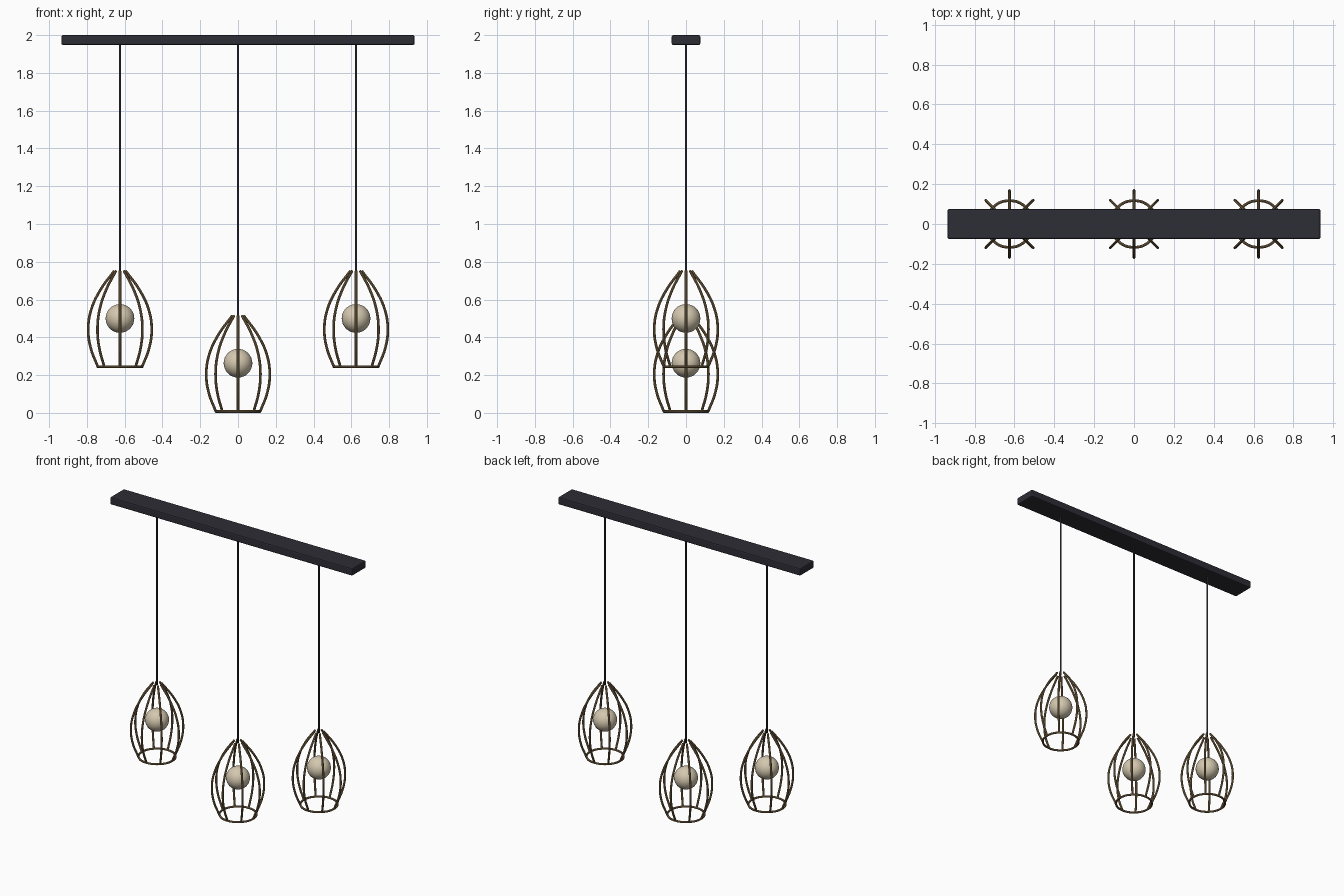
import bpy
from math import cos, sin, tau

cube = bpy.data.objects.get("Cube")
if cube:
    bpy.data.objects.remove(cube, do_unlink=True)


def make_material(name, rgb, rough=0.5):
    mat = bpy.data.materials.new(name)
    mat.use_nodes = True
    mat.diffuse_color = (*rgb, 1)
    shader = mat.node_tree.nodes["Principled BSDF"]
    shader.inputs["Base Color"].default_value = (*rgb, 1)
    shader.inputs["Roughness"].default_value = rough
    return mat


charcoal = make_material("charcoal", (0.027, 0.026, 0.037))
brass = make_material("aged brass", (0.25, 0.165, 0.075))
cream = make_material("cream glass", (0.66, 0.58, 0.43))

WIRE = 0.007
RIBS = 8
# Rib outline as (radius, height above the bottom ring)
RIB_PROFILE = [(0.03, 0.508), (0.105, 0.405), (0.153, 0.3),
               (0.168, 0.2), (0.155, 0.1), (0.117, 0)]


def finish(obj, name, mat):
    obj.name = name
    obj.data.materials.clear()
    obj.data.materials.append(mat)
    return obj


def wire_cage(name, x, z):
    """Eight bowed ribs standing on one ring, as a single wire mesh."""
    curve = bpy.data.curves.new(name, "CURVE")
    curve.dimensions = "3D"
    curve.bevel_depth = WIRE
    curve.bevel_resolution = 2
    curve.resolution_u = 5
    curve.use_fill_caps = True

    def add_path(points, closed=False):
        spline = curve.splines.new("BEZIER")
        spline.bezier_points.add(len(points) - 1)
        spline.use_cyclic_u = closed
        for bp, co in zip(spline.bezier_points, points):
            bp.co = co
            bp.handle_left_type = bp.handle_right_type = "AUTO"

    angles = [tau * i / RIBS for i in range(RIBS)]
    for a in angles:
        add_path([(r * cos(a), r * sin(a), h) for r, h in RIB_PROFILE])
    ring = RIB_PROFILE[-1][0]
    add_path([(ring * cos(a), ring * sin(a), 0) for a in angles], closed=True)

    obj = bpy.data.objects.new(name, curve)
    bpy.context.collection.objects.link(obj)
    obj.location = (x, 0, z)
    bpy.ops.object.select_all(action="DESELECT")
    obj.select_set(True)
    bpy.context.view_layer.objects.active = obj
    bpy.ops.object.convert(target="MESH")
    obj = finish(bpy.context.object, name, brass)
    bpy.ops.object.shade_smooth_by_angle()


def pendant(side, x, z):
    """Cord, wire cage and globe bulb, with the cage ring at height z."""
    top, bottom = 1.96, z + 0.5
    bpy.ops.mesh.primitive_cylinder_add(
        vertices=12, radius=0.006, depth=top - bottom,
        location=(x, 0, (top + bottom) / 2))
    finish(bpy.context.object, side + "_cord", charcoal)
    bpy.ops.object.shade_smooth_by_angle()

    wire_cage(side + "_cage", x, z)

    bpy.ops.mesh.primitive_uv_sphere_add(
        segments=32, ring_count=16, radius=0.076, location=(x, 0, z + 0.256))
    finish(bpy.context.object, side + "_bulb", cream)
    bpy.ops.object.shade_smooth()


# Ceiling bar
bpy.ops.mesh.primitive_cube_add(size=1, location=(0, 0, 1.974))
bar = finish(bpy.context.object, "ceiling_bar", charcoal)
bar.scale = (1.87, 0.152, 0.052)
bpy.ops.object.transform_apply(location=False, rotation=False, scale=True)
bevel = bar.modifiers.new("soft_edges", "BEVEL")
bevel.width = 0.008
bevel.segments = 2

# Hanging lamps
pendant("right", -0.625, 0.244)
pendant("centre", 0, WIRE)
pendant("left", 0.625, 0.244)
